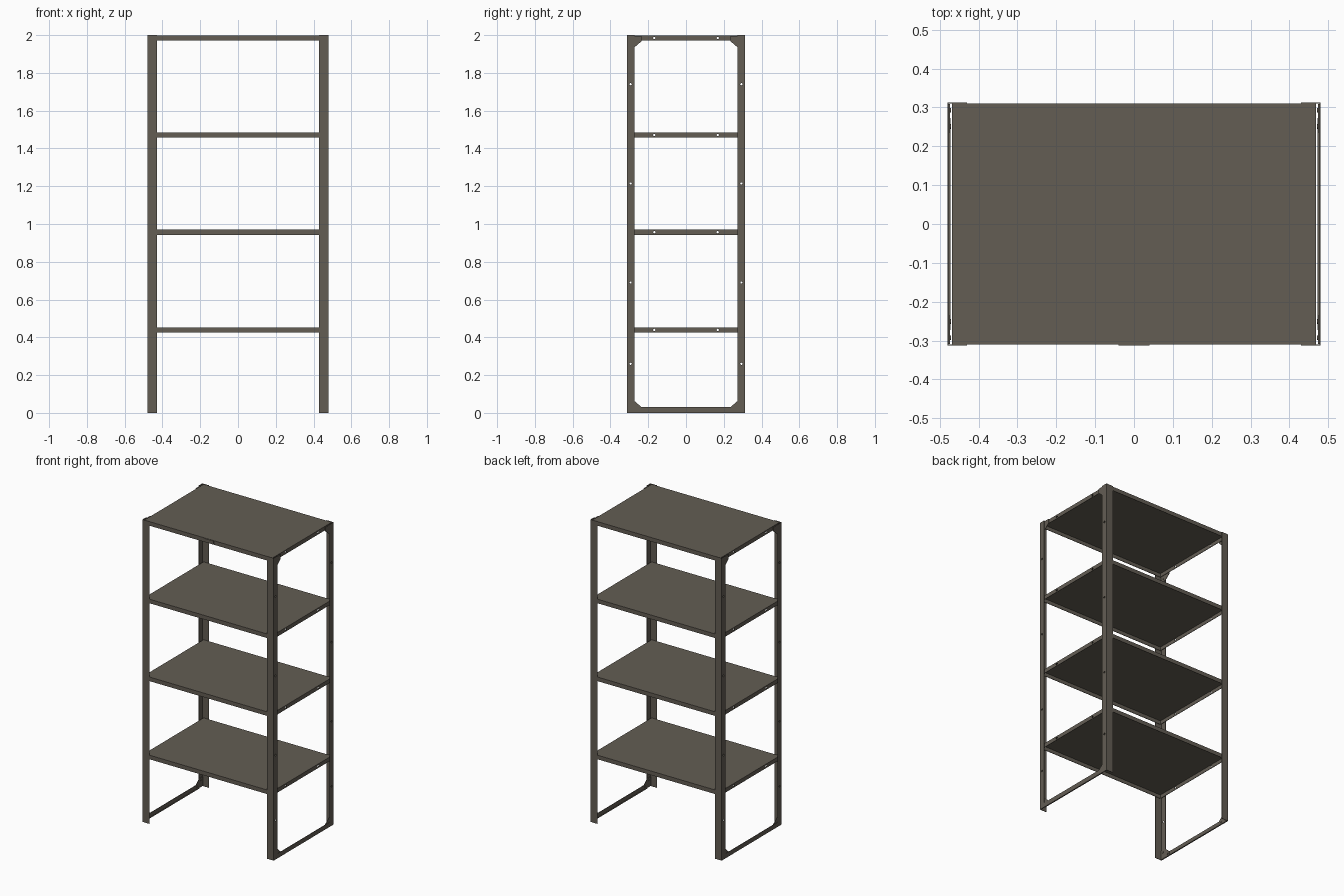
import bpy, bmesh, math
from mathutils import Matrix, Vector

if "Cube" in bpy.data.objects:
    bpy.data.objects.remove(bpy.data.objects["Cube"])

X, Y, T = 0.48, 0.313, 0.003      # outer half sizes and sheet thickness
LIP = 0.027                       # shelf lip height
SHELF_TOPS = [0.453, 0.97, 1.485, 1.998]

steel = bpy.data.materials.new("grey_brown_steel")
steel.diffuse_color = (0.125, 0.110, 0.088, 1)
steel.use_nodes = True
steel.node_tree.nodes["Principled BSDF"].inputs["Base Color"].default_value = steel.diffuse_color


def finish(name, bm):
    bmesh.ops.recalc_face_normals(bm, faces=bm.faces)
    me = bpy.data.meshes.new(name)
    bm.to_mesh(me)
    bm.free()
    me.materials.append(steel)
    ob = bpy.data.objects.new(name, me)
    bpy.context.collection.objects.link(ob)
    return ob


def prism(name, pts, vec):
    """Extrude a closed 3D outline along a vector."""
    bm = bmesh.new()
    face = bm.faces.new([bm.verts.new(p) for p in pts])
    out = bmesh.ops.extrude_face_region(bm, geom=[face])
    bmesh.ops.translate(bm, vec=vec, verts=[v for v in out["geom"] if isinstance(v, bmesh.types.BMVert)])
    # the extrusion keeps the start face only if it is missing a cap
    if not face.is_valid:
        bmesh.ops.holes_fill(bm, edges=bm.edges)
    return finish(name, bm)


def box(name, x0, x1, y0, y1, z0, z1):
    return prism(name, [(x0, y0, z0), (x1, y0, z0), (x1, y1, z0), (x0, y1, z0)], (0, 0, z1 - z0))


def rods(name, centres, r, depth):
    """Short cylinders along x."""
    bm = bmesh.new()
    for c in centres:
        m = Matrix.Translation(c) @ Matrix.Rotation(math.pi / 2, 4, 'Y')
        bmesh.ops.create_cone(bm, cap_ends=True, segments=12, radius1=r, radius2=r, depth=depth, matrix=m)
    return finish(name, bm)


# Hole cutter: bolt holes through the posts and the shelf ends
holes = [(0, sy * 0.293, z) for sy in (-1, 1) for z in (0.26, 0.69, 1.215, 1.74)]
holes += [(0, sy * 0.168, z - LIP / 2) for sy in (-1, 1) for z in SHELF_TOPS]
cutter = rods("hole_cutter", holes, 0.006, 1.2)
cutter.hide_render = True
cutter.hide_viewport = True


def drill(ob):
    mod = ob.modifiers.new("holes", 'BOOLEAN')
    mod.object = cutter
    mod.operation = 'DIFFERENCE'
    mod.solver = 'EXACT'


for sx, side in ((-1, "left"), (1, "right")):
    for sy, end in ((-1, "front"), (1, "back")):
        # Angle-section post, corner outward
        profile = [(X, Y), (X - 0.05, Y), (X - 0.05, Y - T), (X - T, Y - T),
                   (X - T, Y - 0.04), (X, Y - 0.04)]
        drill(prism(f"{end}_{side}_post", [(sx * x, sy * y, 0) for x, y in profile], (0, 0, 2)))

        # Corner gussets at the foot and the head, with bolt heads
        for where, z0, d in (("bottom", 0.0, 1), ("top", 1.998, -1)):
            outline = [(0.004, 0.002), (0.078, 0.002), (0.078, 0.030), (0.040, 0.063), (0.004, 0.063)]
            prism(f"{where}_{end}_{side}_gusset",
                  [(sx * (X - T), sy * (Y - a), z0 + d * b) for a, b in outline], (-sx * 0.003, 0, 0))
            rods(f"{where}_{end}_{side}_bolts",
                 [(sx * (X - 0.0065), sy * (Y - a), z0 + d * b) for a, b in ((0.02, 0.045), (0.062, 0.016))],
                 0.006, 0.004)

    # Foot rail with a narrow inner flange at floor level
    xs = sorted((sx * X, sx * (X - T)))
    box(f"{side}_foot_rail", *xs, -Y + 0.04, Y - 0.04, 0, 0.03)
    xs = sorted((sx * (X - T), sx * (X - 0.008)))
    box(f"{side}_foot_rail_flange", *xs, -Y + 0.04, Y - 0.04, 0, T)

# Shelves: shallow pans turned down, open below
a, b = 0.469, Y - T
for i, z in enumerate(SHELF_TOPS, 1):
    box(f"shelf_{i}_panel", -a, a, -b, b, z - T, z)
    for sy, end in ((-1, "front"), (1, "back")):
        box(f"shelf_{i}_{end}_lip", -a, a, *sorted((sy * b, sy * (b - T))), z - LIP, z - T)
    for sx, side in ((-1, "left"), (1, "right")):
        lip = box(f"shelf_{i}_{side}_lip", *sorted((sx * a, sx * (a - T))), -b + T, b - T, z - LIP, z - T)
        drill(lip)

# Small blank plate on the front of the top shelf
box("front_plate", -0.04, 0.04, -Y, -b, 1.973, 1.996)
